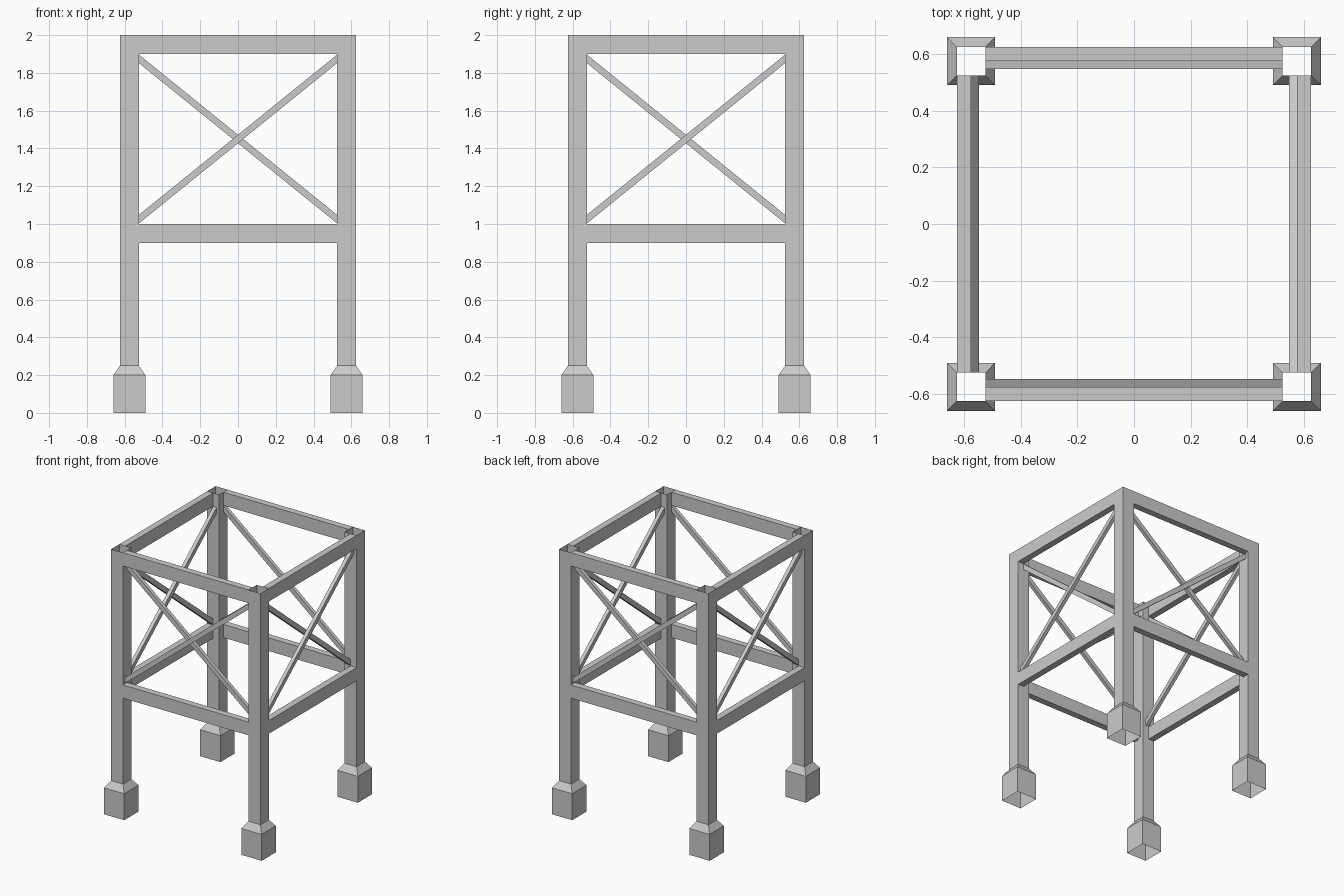
import bpy, bmesh, math
from mathutils import Matrix

if "Cube" in bpy.data.objects:
    bpy.data.objects.remove(bpy.data.objects["Cube"])

IN = 0.525      # inner face of the legs
OUT = 0.625     # outer face of the legs
MID = 0.575     # leg centre line


def loft(name, rings, turn):
    """Open-ended four-sided tube through the rings, turned about z by quarter turns."""
    bm = bmesh.new()
    loops = [[bm.verts.new(p) for p in ring] for ring in rings]
    for a, b in zip(loops, loops[1:]):
        for i in range(4):
            j = (i + 1) % 4
            bm.faces.new((a[i], a[j], b[j], b[i]))
    bm.transform(Matrix.Rotation(turn * math.pi / 2, 4, 'Z'))
    bmesh.ops.recalc_face_normals(bm, faces=bm.faces)
    mesh = bpy.data.meshes.new(name)
    bm.to_mesh(mesh)
    bm.free()
    obj = bpy.data.objects.new(name, mesh)
    bpy.context.collection.objects.link(obj)
    return obj


def square(half, z):
    return [(-MID + sx * half, -MID + sy * half, z)
            for sx, sy in ((-1, -1), (1, -1), (1, 1), (-1, 1))]


def bar(name, y0, y1, z_left, z_right, height, turn):
    """Bar spanning between two legs, with its ends cut flush to them."""
    def section(x, z):
        return [(x, y0, z), (x, y1, z), (x, y1, z + height), (x, y0, z + height)]
    return loft(name, [section(-IN, z_left), section(IN, z_right)], turn)


for turn, side in enumerate(("front", "right", "back", "left")):
    # hollow leg and its flared foot, open at both ends
    loft(side + "_leg", [square(0.05, 0.25), square(0.05, 2.0)], turn)
    loft(side + "_foot", [square(0.085, 0), square(0.085, 0.2), square(0.05, 0.25)], turn)
    # horizontal beams flush with the outside of the legs
    bar(side + "_lower_beam", -OUT, -MID, 0.9, 0.9, 0.1, turn)
    bar(side + "_upper_beam", -OUT, -MID, 1.9, 1.9, 0.1, turn)
    # crossed braces lying one behind the other
    bar(side + "_outer_brace", -0.602, -MID, 1.003, 1.852, 0.045, turn)
    bar(side + "_inner_brace", -MID, -0.548, 1.852, 1.003, 0.045, turn)
